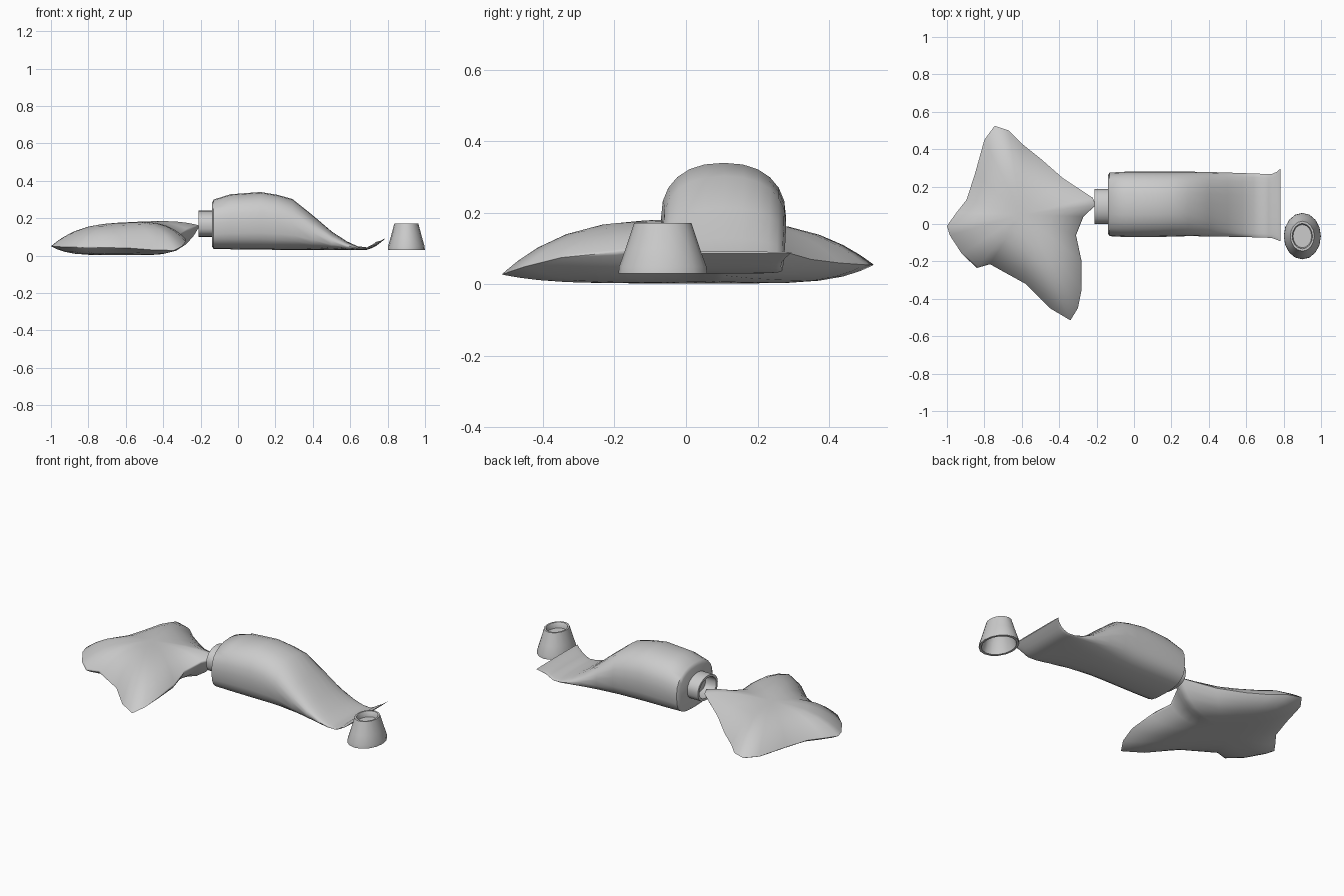
import bpy, bmesh, math
from mathutils import Vector

if "Cube" in bpy.data.objects:
    bpy.data.objects.remove(bpy.data.objects["Cube"])

grey = bpy.data.materials.new("plain grey")
grey.use_nodes = True
grey.diffuse_color = (0.6, 0.6, 0.6, 1)
grey.node_tree.nodes["Principled BSDF"].inputs["Base Color"].default_value = grey.diffuse_color


def loft(name, rings, cap_start=True, cap_end=True, closed=False, angle=50):
    """Skin a list of equally sized rings into one smooth object."""
    bm = bmesh.new()
    loops = [[bm.verts.new(p) for p in ring] for ring in rings]
    n = len(loops[0])
    pairs = list(zip(loops, loops[1:])) + ([(loops[-1], loops[0])] if closed else [])
    for a, b in pairs:
        for i in range(n):
            j = (i + 1) % n
            bm.faces.new((a[i], a[j], b[j], b[i]))
    for wanted, loop in ((cap_start, loops[0]), (cap_end, loops[-1])):
        if wanted:
            bm.faces.new(loop)
    bmesh.ops.recalc_face_normals(bm, faces=bm.faces)
    mesh = bpy.data.meshes.new(name)
    bm.to_mesh(mesh)
    bm.free()
    mesh.materials.append(grey)
    obj = bpy.data.objects.new(name, mesh)
    bpy.context.collection.objects.link(obj)
    bpy.ops.object.select_all(action='DESELECT')
    obj.select_set(True)
    bpy.context.view_layer.objects.active = obj
    bpy.ops.object.shade_smooth_by_angle(angle=math.radians(angle))
    return obj


def section(x, y0, y1, z0, z1, power=2.0, n=24):
    """Rounded cross-section across the tube."""
    ring = []
    for i in range(n):
        a = 2 * math.pi * i / n
        c, s = math.cos(a), math.sin(a)
        p = power if s >= 0 else power + 0.8
        y = math.copysign(abs(c) ** (2 / p), c)
        z = math.copysign(abs(s) ** (2 / p), s)
        ring.append((x, (y0 + y1) / 2 + y * (y1 - y0) / 2,
                     (z0 + z1) / 2 + z * (z1 - z0) / 2))
    return ring


# Tube body: round shoulder flattening to the crimped tail
body = [  # x, y0, y1, z0, z1
    (-0.14, -0.05, 0.26, 0.05, 0.28), (-0.13, -0.065, 0.275, 0.036, 0.30),
    (-0.04, -0.07, 0.28, 0.034, 0.328), (0.12, -0.07, 0.28, 0.032, 0.34),
    (0.21, -0.067, 0.28, 0.031, 0.325), (0.29, -0.065, 0.28, 0.03, 0.303),
    (0.4, -0.066, 0.278, 0.03, 0.215), (0.5, -0.068, 0.275, 0.03, 0.13),
    (0.58, -0.07, 0.272, 0.03, 0.077), (0.64, -0.071, 0.27, 0.03, 0.05),
    (0.69, -0.072, 0.268, 0.031, 0.044), (0.72, -0.074, 0.266, 0.042, 0.06),
    (0.74, -0.076, 0.268, 0.053, 0.074), (0.765, -0.085, 0.28, 0.072, 0.08),
    (0.782, -0.092, 0.295, 0.086, 0.092)]
loft("tube_body", [section(*s, power=2.3) for s in body])

# Neck: short hollow collar
outer = (0.0, 0.187, 0.1, 0.24)
inner = (0.015, 0.172, 0.113, 0.227)
neck = [section(x, *size, power=2) for x, size in
        ((-0.13, inner), (-0.13, outer), (-0.21, outer), (-0.21, inner))]
loft("tube_neck", neck, False, False, closed=True)


# Cap: tapered shell, hollow below and recessed on top
def cap_ring(r, z):
    return [(0.9 + 0.8 * r * math.cos(a), -0.065 + r * math.sin(a), z)
            for a in (2 * math.pi * i / 16 for i in range(16))]


cap_profile = [(0.062, 0.14), (0.066, 0.17), (0.068, 0.172), (0.08, 0.172),
               (0.104, 0.1), (0.122, 0.05), (0.124, 0.03), (0.108, 0.03),
               (0.09, 0.09), (0.066, 0.135)]
loft("cap", [cap_ring(r, z) for r, z in cap_profile], angle=40)

# Squeezed paste: a soft cushion with an uneven outline
outline = [  # x, y, rim height
    (-0.205, 0.1, 0.16), (-0.22, 0.14, 0.15), (-0.38, 0.245, 0.1),
    (-0.5, 0.35, 0.07), (-0.6, 0.43, 0.06), (-0.67, 0.5, 0.055),
    (-0.745, 0.525, 0.055), (-0.8, 0.45, 0.05), (-0.85, 0.27, 0.05),
    (-0.895, 0.13, 0.05), (-0.95, 0.06, 0.05), (-1, -0.01, 0.05),
    (-0.985, -0.06, 0.05), (-0.92, -0.16, 0.045), (-0.84, -0.235, 0.045),
    (-0.77, -0.215, 0.045), (-0.58, -0.32, 0.04), (-0.45, -0.45, 0.03),
    (-0.34, -0.515, 0.028), (-0.3, -0.45, 0.05), (-0.28, -0.35, 0.075),
    (-0.28, -0.2, 0.09), (-0.31, -0.06, 0.11), (-0.27, 0.04, 0.14)]
centre = Vector((-0.6, 0.05, 0))


def paste_ring(s, peak, power):
    ring = []
    for x, y, rim in outline:
        p = centre.lerp(Vector((x, y, 0)), s)
        # the crown climbs toward the neck
        top = peak + (0.05 * (p.x + 0.6) if peak > 0.1 else 0)
        ring.append((p.x, p.y, rim + (top - rim) * (1 - s ** power)))
    return ring


scales = (0.12, 0.3, 0.5, 0.68, 0.82, 0.92, 0.98)
rings = [paste_ring(s, 0.178, 3.2) for s in scales] + [paste_ring(1, 0, 1)]
rings += [paste_ring(s, 0.003, 5) for s in reversed(scales)]
loft("squeezed_paste", rings, angle=75)
